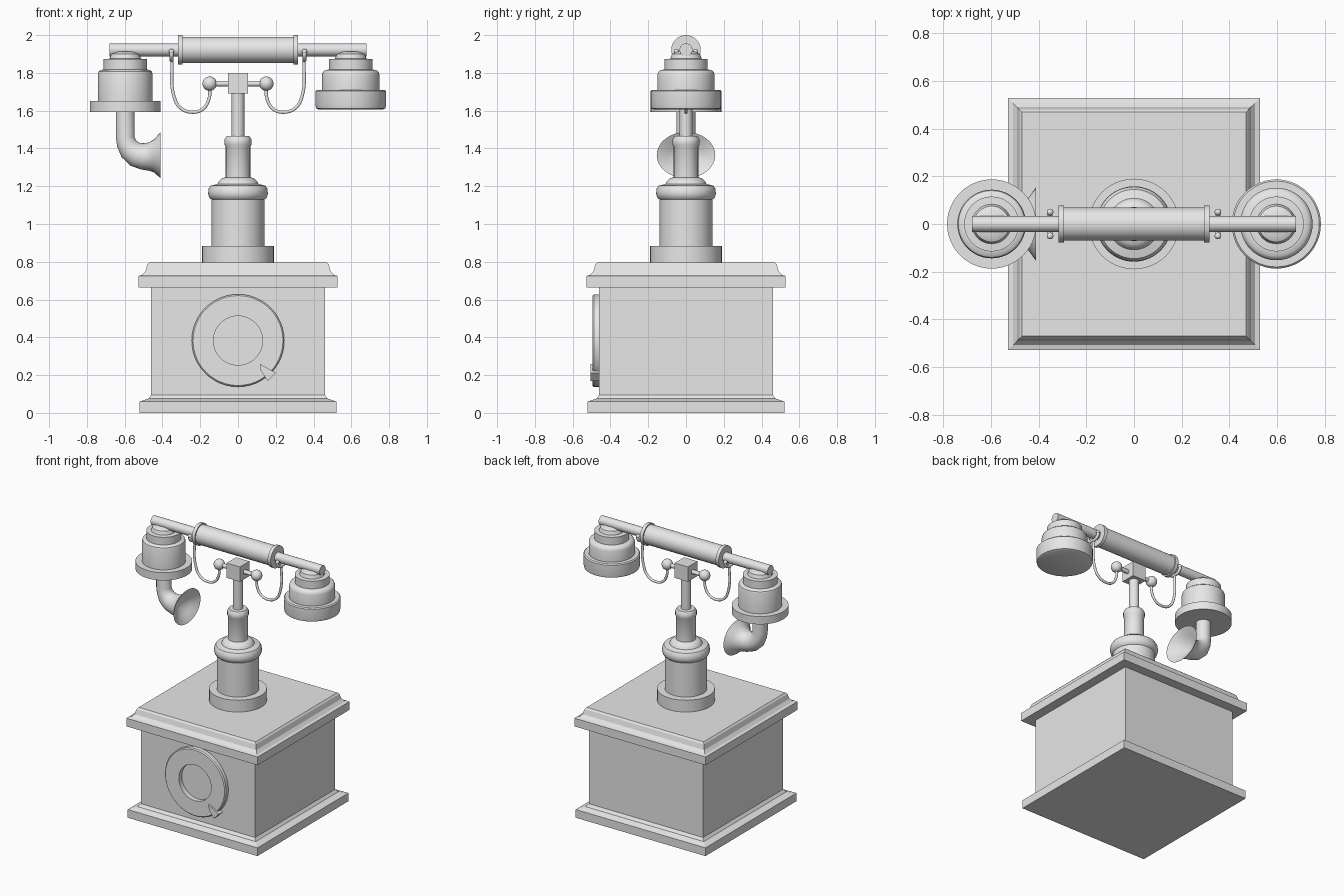
import bpy, bmesh, math
from mathutils import Vector, Matrix

cube = bpy.data.objects.get("Cube")
if cube:
    bpy.data.objects.remove(cube, do_unlink=True)

GREY = (0.8, 0.8, 0.8, 1)
mat = bpy.data.materials.new("plain grey")
mat.use_nodes = True
mat.diffuse_color = GREY
mat.node_tree.nodes["Principled BSDF"].inputs["Base Color"].default_value = GREY


def finish(name, bm, smooth=True):
    bmesh.ops.remove_doubles(bm, verts=bm.verts, dist=1e-5)
    bmesh.ops.recalc_face_normals(bm, faces=bm.faces)
    mesh = bpy.data.meshes.new(name)
    bm.to_mesh(mesh)
    bm.free()
    ob = bpy.data.objects.new(name, mesh)
    bpy.context.collection.objects.link(ob)
    mesh.materials.append(mat)
    if smooth:
        bpy.ops.object.select_all(action='DESELECT')
        ob.select_set(True)
        bpy.context.view_layer.objects.active = ob
        bpy.ops.object.shade_smooth_by_angle(angle=math.radians(35))
    return ob


def skin(bm, rings, closed=False):
    """Bridge successive vertex rings with quads."""
    n = len(rings[0])
    pairs = list(zip(rings, rings[1:]))
    if closed:
        pairs.append((rings[-1], rings[0]))
    for a, b in pairs:
        for i in range(n):
            j = (i + 1) % n
            bm.faces.new((a[i], a[j], b[j], b[i]))
    if not closed:
        bm.faces.new(rings[0])
        bm.faces.new(rings[-1])


def lathe(name, profile, loc=(0, 0, 0), axis='Z', seg=48, closed=False):
    """Turn (radius, height) points round an axis; four segments give a square."""
    bm = bmesh.new()
    k, off = (math.sqrt(2), math.pi / 4) if seg == 4 else (1, 0)
    rings = []
    for r, h in profile:
        rings.append([bm.verts.new((k * r * math.cos(off + math.tau * i / seg),
                                    k * r * math.sin(off + math.tau * i / seg), h))
                      for i in range(seg)])
    skin(bm, rings, closed)
    rot = {'Z': Matrix(), 'X': Matrix.Rotation(math.pi / 2, 4, 'Y'),
           'Y': Matrix.Rotation(math.pi / 2, 4, 'X')}[axis]
    bm.transform(Matrix.Translation(loc) @ rot)
    return finish(name, bm, seg != 4)


def tube(name, points, radius):
    """Smooth round wire through the points."""
    cu = bpy.data.curves.new(name, 'CURVE')
    cu.dimensions = '3D'
    cu.bevel_depth = radius
    cu.bevel_resolution = 3
    cu.resolution_u = 8
    cu.use_fill_caps = True
    sp = cu.splines.new('BEZIER')
    sp.bezier_points.add(len(points) - 1)
    for p, co in zip(sp.bezier_points, points):
        p.co = co
        p.handle_left_type = p.handle_right_type = 'AUTO'
    cu.materials.append(mat)
    ob = bpy.data.objects.new(name, cu)
    bpy.context.collection.objects.link(ob)


def ball(name, loc, r):
    bm = bmesh.new()
    bmesh.ops.create_uvsphere(bm, u_segments=24, v_segments=16, radius=r,
                              matrix=Matrix.Translation(loc))
    finish(name, bm)


# Square cabinet with plinth and moulded lid
lathe("cabinet", [(.522, 0), (.522, .06), (.475, .075), (.46, .095), (.46, .665),
                  (.528, .665), (.528, .725), (.508, .73), (.49, .75),
                  (.48, .785), (.47, .797)], seg=4)

# Dial ring and finger stop on the front
lathe("dial_ring", [(.13, 0), (.245, 0), (.245, .028), (.238, .035), (.13, .035)],
      (0, -.46, .383), 'Y', closed=True)
bm = bmesh.new()
stop = [(.115, .26), (.2, .212), (.158, .168), (.12, .225)]
skin(bm, [[bm.verts.new((x, y, z)) for x, z in stop] for y in (-.46, -.506)])
finish("finger_stop", bm, False)

# Turned pedestal
lathe("pedestal", [(.19, .79), (.19, .883), (.14, .883), (.14, 1.13), (.152, 1.14),
                   (.158, 1.16), (.156, 1.185), (.145, 1.203), (.108, 1.212),
                   (.1, 1.228), (.085, 1.242), (.065, 1.247), (.065, 1.41),
                   (.071, 1.42), (.071, 1.448), (.06, 1.465), (.034, 1.467),
                   (.034, 1.7)])

# Cradle block, crossbar, end balls, wires and forks
bm = bmesh.new()
bmesh.ops.create_cube(bm, size=.108, matrix=Matrix.Translation((0, 0, 1.745)))
finish("cradle_block", bm, False)
lathe("cradle_crossbar", [(.015, -.15), (.015, .15)], (0, 0, 1.743), 'X', 20)
for s, side in ((1, "left"), (-1, "right")):
    ball(side + "_cradle_ball", (s * .15, 0, 1.743), .038)
    tube(side + "_cradle_wire",
         [(s * x, 0, z) for x, z in ((.15, 1.72), (.152, 1.67), (.185, 1.61), (.24, 1.592),
                                     (.305, 1.615), (.34, 1.68), (.35, 1.87))], .009)
    tube(side + "_cradle_fork",
         [(s * .352, y, z) for y, z in ((-.05, 1.915), (-.048, 1.89), (0, 1.868),
                                        (.048, 1.89), (.05, 1.915))], .011)
    for y in (-.05, .05):
        ball(side + "_fork_tip", (s * .352, y, 1.913), .014)

# Handset bar and grip
BAR = 1.922
lathe("handset_bar", [(.034, -.68), (.034, .68)], (0, 0, BAR), 'X', 32)
lathe("handset_grip", [(.078, -.317), (.078, -.293), (.069, -.293),
                       (.069, .293), (.078, .293), (.078, .317)], (0, 0, BAR), 'X')

# Stepped cups at each end of the handset
CUP = .597
shoulder = [(.05, 1.912), (.075, 1.9), (.083, 1.875), (.115, 1.873), (.115, 1.818)]
lathe("earpiece", shoulder + [(.135, 1.815), (.147, 1.805), (.152, 1.79), (.152, 1.71),
                              (.18, 1.71), (.187, 1.703), (.187, 1.63),
                              (.183, 1.612), (.17, 1.606)], (CUP, 0, 0))
lathe("mouthpiece", shoulder + [(.13, 1.815), (.14, 1.808), (.144, 1.795), (.144, 1.65),
                                (.187, 1.65), (.187, 1.593)], (-CUP, 0, 0))

# Bent speaking horn: x, z, heading in degrees, side radius, upright radius
path = [(-.597, 1.6, -90, .05, .05), (-.597, 1.46, -90, .05, .05),
        (-.589, 1.425, -72, .053, .053), (-.57, 1.392, -50, .058, .06),
        (-.54, 1.368, -25, .064, .066), (-.505, 1.358, -6, .07, .07),
        (-.475, 1.357, 0, .08, .074), (-.445, 1.36, 0, .108, .087),
        (-.41, 1.365, 0, .155, .122), (-.413, 1.365, 0, .148, .116),
        (-.445, 1.362, 0, .09, .07), (-.475, 1.36, 0, .03, .025)]
bm = bmesh.new()
rings = []
for x, z, deg, ry, ru in path:
    a = math.radians(deg)
    up = Vector((-math.sin(a), 0, math.cos(a)))
    rings.append([bm.verts.new(Vector((x, 0, z)) + up * ru * math.cos(math.tau * i / 32)
                               + Vector((0, ry * math.sin(math.tau * i / 32), 0)))
                  for i in range(32)])
skin(bm, rings)
finish("speaking_horn", bm)
